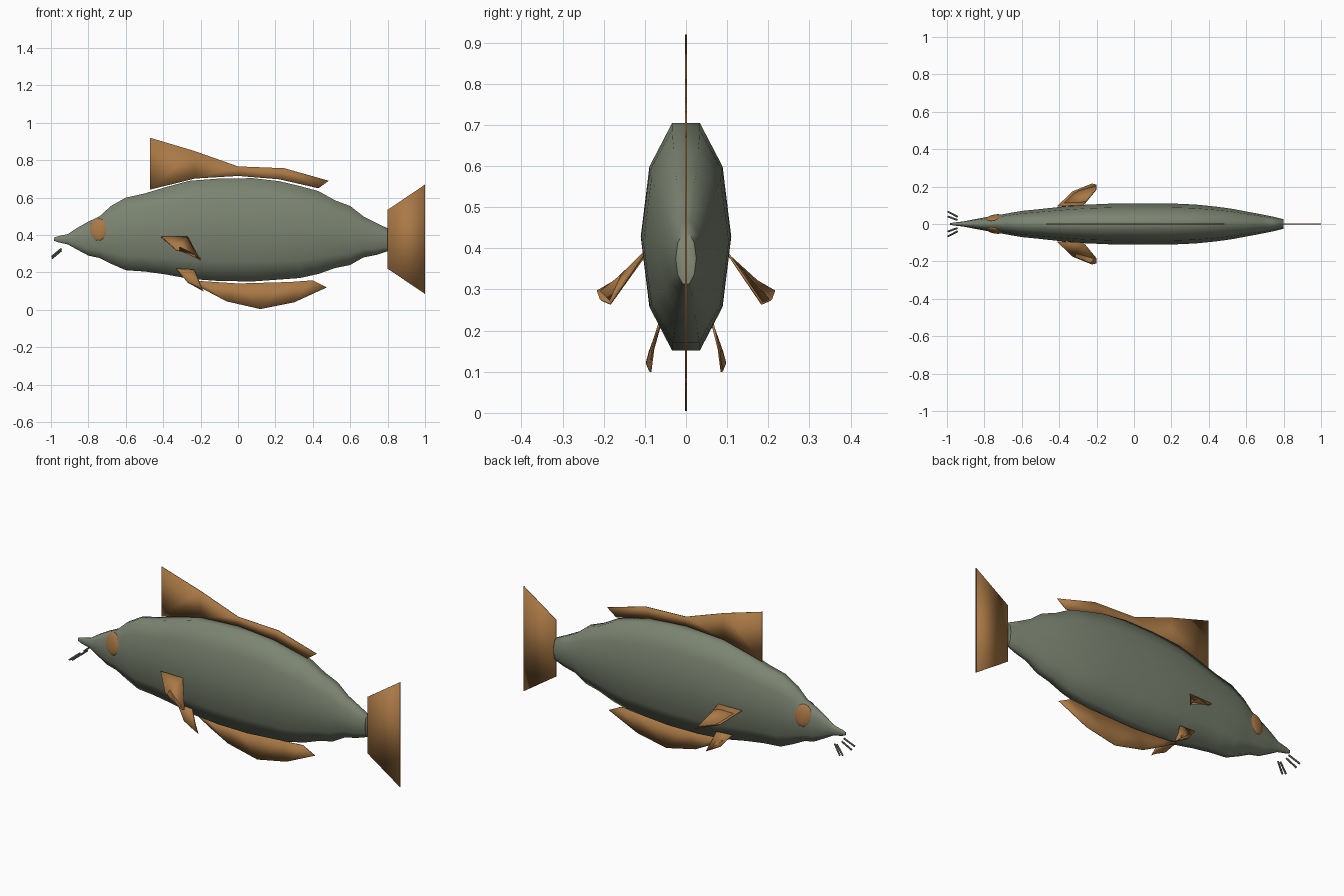
import bpy, bmesh, math
from mathutils import Vector

if "Cube" in bpy.data.objects:
    bpy.data.objects.remove(bpy.data.objects["Cube"])


def material(name, rgb):
    m = bpy.data.materials.new(name)
    m.diffuse_color = (*rgb, 1)
    m.use_nodes = True
    m.node_tree.nodes["Principled BSDF"].inputs["Base Color"].default_value = m.diffuse_color
    return m


SKIN = material("grey green skin", (0.20, 0.23, 0.165))
FIN = material("amber fin", (0.40, 0.19, 0.06))


def finish(name, bm, mat, smooth=True):
    bmesh.ops.recalc_face_normals(bm, faces=bm.faces)
    me = bpy.data.meshes.new(name)
    bm.to_mesh(me)
    bm.free()
    me.materials.append(mat)
    for p in me.polygons:
        p.use_smooth = smooth
    ob = bpy.data.objects.new(name, me)
    bpy.context.collection.objects.link(ob)
    return ob


# Body: ten-sided rings lofted nose to tail (x, bottom z, top z, half width)
STATIONS = [
    (-0.985, 0.370, 0.386, 0.004), (-0.965, 0.362, 0.393, 0.008),
    (-0.91, 0.350, 0.405, 0.014), (-0.86, 0.322, 0.438, 0.024),
    (-0.80, 0.290, 0.472, 0.035), (-0.74, 0.277, 0.500, 0.045),
    (-0.68, 0.247, 0.555, 0.056), (-0.60, 0.212, 0.600, 0.070),
    (-0.50, 0.205, 0.622, 0.080), (-0.39, 0.190, 0.655, 0.092),
    (-0.26, 0.166, 0.690, 0.103), (-0.10, 0.154, 0.702, 0.110),
    (0.08, 0.152, 0.704, 0.110), (0.22, 0.162, 0.688, 0.109),
    (0.33, 0.170, 0.662, 0.104), (0.43, 0.192, 0.635, 0.094),
    (0.52, 0.224, 0.585, 0.082), (0.60, 0.240, 0.555, 0.067),
    (0.67, 0.280, 0.500, 0.054), (0.74, 0.294, 0.464, 0.040),
    (0.80, 0.313, 0.436, 0.025),
]
N = 10
bm = bmesh.new()
rings = []
for x, lo, hi, w in STATIONS:
    mid, r = (lo + hi) / 2, (hi - lo) / 2 / math.sin(math.radians(72))
    rings.append([bm.verts.new((x, w * math.cos(math.tau * i / N),
                                mid + r * math.sin(math.tau * i / N)))
                  for i in range(N)])
for a, b in zip(rings, rings[1:]):
    for i in range(N):
        j = (i + 1) % N
        bm.faces.new((a[i], a[j], b[j], b[i]))
bm.faces.new(rings[0])
bm.faces.new(rings[-1])
body = finish("body", bm, SKIN)
# flat tail end
for p in body.data.polygons:
    if p.normal.x > 0.99:
        p.use_smooth = False
body.data.set_sharp_from_angle(angle=math.radians(65))


def sheet(name, points, thick):
    """Thin fin: an outline given thickness along its own normal."""
    pts = [Vector(p) for p in points]
    n = Vector((0, 0, 0))
    for a, b in zip(pts, pts[1:] + pts[:1]):
        n += a.cross(b)
    n = n.normalized() * thick / 2
    bm = bmesh.new()
    a = [bm.verts.new(p + n) for p in pts]
    b = [bm.verts.new(p - n) for p in pts]
    caps = [bm.faces.new(a), bm.faces.new(b[::-1])]
    for i in range(len(pts)):
        j = (i + 1) % len(pts)
        bm.faces.new((a[i], b[i], b[j], a[j]))
    bmesh.ops.triangulate(bm, faces=caps, ngon_method='EAR_CLIP')
    return finish(name, bm, FIN)


def flat_fin(name, outline):
    sheet(name, [(x, 0, z) for x, z in outline], 0.004)


# Centre-line fins
flat_fin("back_fin", [
    (-0.47, 0.92), (-0.235, 0.85), (0, 0.767), (0.25, 0.757), (0.485, 0.69),
    (0.43, 0.65), (0.22, 0.698), (0, 0.716), (-0.23, 0.702), (-0.47, 0.643)])
flat_fin("belly_fin", [
    (-0.27, 0.163), (-0.18, 0.108), (-0.06, 0.045), (0.12, 0.004), (0.30, 0.04),
    (0.475, 0.12), (0.40, 0.158), (0.28, 0.149), (0, 0.141), (-0.2, 0.154)])
flat_fin("tail_fin", [
    (0.80, 0.535), (1.0, 0.67), (0.90, 0.38), (1.0, 0.085), (0.80, 0.22)])

# Paired fins, eyes and whiskers
PECTORAL = [(-0.41, 0.095, 0.39), (-0.33, 0.172, 0.32), (-0.225, 0.215, 0.295),
            (-0.20, 0.208, 0.275), (-0.20, 0.185, 0.265), (-0.27, 0.10, 0.39)]
PELVIC = [(-0.33, 0.062, 0.22), (-0.27, 0.088, 0.147), (-0.21, 0.095, 0.12),
          (-0.185, 0.087, 0.10), (-0.21, 0.08, 0.155), (-0.235, 0.065, 0.215)]
WHISKERS = [((-0.945, 0.040, 0.327), (-0.995, 0.066, 0.285)),
            ((-0.945, 0.022, 0.317), (-0.995, 0.040, 0.275))]

for side, s in (("right", -1), ("left", 1)):
    for label, pts in (("pectoral_fin", PECTORAL), ("pelvic_fin", PELVIC)):
        sheet(f"{side}_{label}", [(x, y * s, z) for x, y, z in pts], 0.006)

    bpy.ops.mesh.primitive_uv_sphere_add(
        segments=24, ring_count=12, radius=1,
        location=(-0.745, s * 0.031, 0.428),
        rotation=(math.radians(8) * s, 0, math.radians(11) * s))
    eye = bpy.context.object
    eye.name = f"{side}_eye"
    eye.scale = (0.050, 0.018, 0.060)
    eye.data.materials.append(FIN)
    bpy.ops.object.shade_smooth()

    for k, (p, q) in enumerate(WHISKERS):
        a = Vector((p[0], p[1] * s, p[2]))
        b = Vector((q[0], q[1] * s, q[2]))
        d = b - a
        bpy.ops.mesh.primitive_cylinder_add(
            vertices=8, radius=0.005, depth=d.length, location=(a + b) / 2,
            rotation=d.to_track_quat('Z', 'Y').to_euler())
        w = bpy.context.object
        w.name = f"{side}_whisker_{k + 1}"
        w.data.materials.append(SKIN)
        bpy.ops.object.shade_smooth_by_angle()
